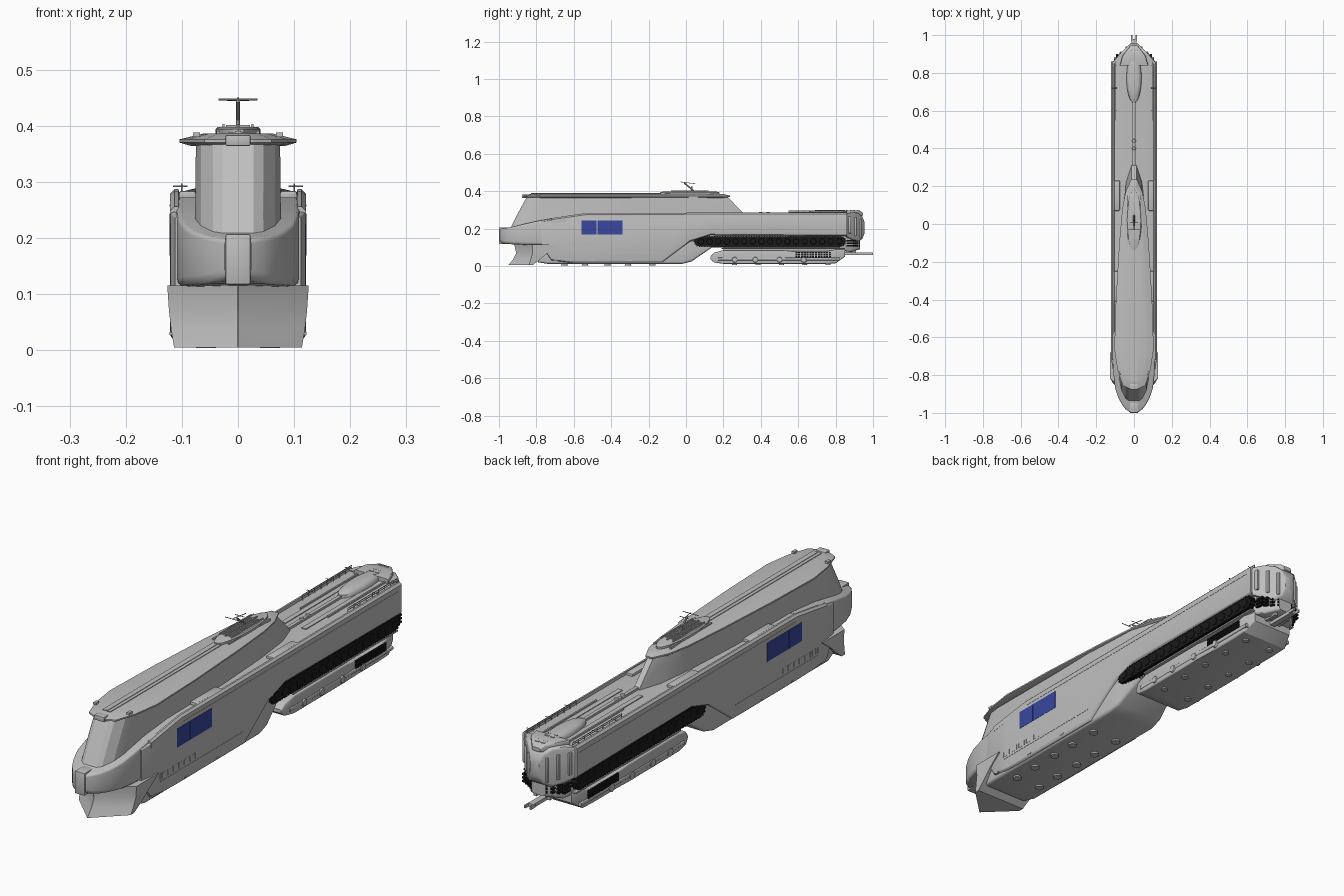
import bpy, bmesh, math
from mathutils import Vector, Matrix

cube = bpy.data.objects.get("Cube")
if cube:
    bpy.data.objects.remove(cube, do_unlink=True)


def material(name, rgb):
    m = bpy.data.materials.new(name)
    m.use_nodes = True
    m.diffuse_color = (*rgb, 1)
    m.node_tree.nodes["Principled BSDF"].inputs["Base Color"].default_value = (*rgb, 1)
    return m


GREY = material("hull grey", (0.52, 0.52, 0.52))
BLUE = material("panel blue", (0.04, 0.065, 0.34))
BLACK = material("track black", (0.01, 0.01, 0.01))


def finish(name, bm, mat, angle=30):
    bmesh.ops.recalc_face_normals(bm, faces=bm.faces)
    me = bpy.data.meshes.new(name)
    bm.to_mesh(me)
    bm.free()
    me.materials.append(mat)
    me.shade_smooth()
    me.set_sharp_from_angle(angle=math.radians(angle))
    ob = bpy.data.objects.new(name, me)
    bpy.context.collection.objects.link(ob)
    return ob


def loft(name, rings, mat=GREY, angle=30):
    bm = bmesh.new()
    vs = [[bm.verts.new(p) for p in r] for r in rings]
    n = len(vs[0])
    for a, b in zip(vs, vs[1:]):
        for i in range(n):
            bm.faces.new((a[i], a[(i + 1) % n], b[(i + 1) % n], b[i]))
    bm.faces.new(vs[0])
    bm.faces.new(vs[-1])
    return finish(name, bm, mat, angle)


def section(y, w, zb, zt, ct=0.012, cb=0.012):
    """Rounded rectangular cross-section at y."""
    half = []
    for c, z, s, start in ((cb, zb + cb, -1, 0), (ct, zt - ct, 1, 1)):
        for k in range(4):
            t = math.pi / 6 * (k if start else 3 - k)
            half.append((w - c + c * math.cos(t), z + s * c * math.sin(t)))
    return [(x, y, z) for x, z in half] + [(-x, y, z) for x, z in reversed(half)]


def body(name, stations, **kw):
    return loft(name, [section(*s, **kw) for s in stations])


def plan(z, half):
    """Mirrored plan outline at height z."""
    return [(x, y, z) for x, y in half] + [(-x, y, z) for x, y in reversed(half)]


def boxes(name, items, mat=GREY, bevel=0):
    """Boxes given as (centre, size); those off the centreline are mirrored."""
    bm = bmesh.new()
    for (x, y, z), size in items:
        for s in ((1, -1) if x else (1,)):
            m = Matrix.Translation((x * s, y, z)) @ Matrix.Diagonal((*size, 1))
            bmesh.ops.create_cube(bm, size=1, matrix=m)
    if bevel:
        bmesh.ops.bevel(bm, geom=bm.edges[:], offset=bevel, segments=2, affect='EDGES', profile=0.5)
    return finish(name, bm, mat)


def discs(name, centres, radius, depth, axis='Z', mat=GREY):
    bm = bmesh.new()
    rot = Matrix.Rotation(math.pi / 2, 4, 'Y') if axis == 'X' else Matrix()
    for x, y, z in centres:
        for s in ((1, -1) if x else (1,)):
            bmesh.ops.create_cone(bm, cap_ends=True, segments=16, radius1=radius, radius2=radius * 0.8,
                                  depth=depth, matrix=Matrix.Translation((x * s, y, z)) @ rot)
    return finish(name, bm, mat)


def rod(name, pairs, r):
    bm = bmesh.new()
    for a, b in pairs:
        a, b = Vector(a), Vector(b)
        m = Matrix.Translation((a + b) / 2) @ (b - a).to_track_quat('Z', 'Y').to_matrix().to_4x4()
        bmesh.ops.create_cone(bm, cap_ends=True, segments=8, radius1=r, radius2=r,
                              depth=(b - a).length, matrix=m)
    return finish(name, bm, GREY)


def spread(a, b, n):
    return [a + (b - a) * i / (n - 1) for i in range(n)]


# Bow collar: swept nose rising into the hull sides
body("bow_collar", [(-.995, .024, .128, .197), (-.98, .045, .122, .201), (-.955, .064, .118, .205),
                    (-.92, .083, .116, .212), (-.87, .1, .114, .224), (-.8, .108, .112, .24),
                    (-.7, .11, .11, .258), (-.55, .11, .11, .272)], cb=.016, ct=.008)
boxes("nose_block", [((0, -.97, .162), (.044, .06, .09))], bevel=.003)

# Ram plough: V-shaped blade with a hollow front
def blade(z, tip, start, end, w):
    return plan(z, [(.0005, tip), (w, start), (w, end)])
loft("plough", [blade(.005, -.95, -.84, -.82, .114), blade(.035, -.925, -.83, -.78, .119),
                blade(.07, -.908, -.82, -.74, .123), blade(.115, -.918, -.82, -.68, .126)])

# Main hull shell with bulwarks, inner core and rear sled
body("main_hull", [(-.77, .112, .1, .238), (-.72, .12, .03, .246), (-.64, .121, .02, .258),
                   (-.54, .121, .018, .272), (-.13, .121, .018, .274), (.02, .121, .13, .274),
                   (.13, .121, .165, .274), (.86, .121, .16, .276)], ct=.004)
for side, s in (("left", 1), ("right", -1)):
    loft(side + "_bulwark", [[(s * .101, y, z - .03), (s * .121, y, z - .03), (s * .121, y, z - .008),
                              (s * .113, y, z), (s * .106, y, z)]
                             for y, z in ((-.72, .256), (-.64, .268), (-.53, .284), (.86, .287))])
body("lower_hull", [(-.79, .1, .02, .11), (-.74, .112, .012, .12), (-.02, .112, .012, .15),
                    (.03, .108, .025, .16), (.14, .092, .1, .2), (.86, .09, .1, .2)])
body("sled", [(.13, .1, .036, .05), (.15, .106, .02, .072), (.2, .11, .012, .085), (.52, .11, .012, .085),
              (.6, .107, .012, .076), (.74, .107, .012, .076), (.8, .107, .015, .09), (.85, .09, .05, .09)],
     ct=.006, cb=.006)
body("sled_keel", [(.2, .07, .075, .11), (.84, .07, .075, .11)])
body("sled_side_band", [(.17, .112, .03, .045), (.82, .112, .03, .045)], ct=.004, cb=.004)

# Tracks with lugs around a rounded loop
def loop_point(t, cy0=.07, cy1=.828, z=.132, r=.026):
    flat = cy1 - cy0
    arc = math.pi * r
    d = t * 2 * (flat + arc)
    if d < flat:
        return cy0 + d, z + r
    d -= flat
    if d < arc:
        return cy1 + r * math.sin(d / r), z + r * math.cos(d / r)
    d -= arc
    if d < flat:
        return cy1 - d, z - r
    d -= flat
    return cy0 - r * math.sin(d / r), z - r * math.cos(d / r)

pts = [loop_point(i / 120) for i in range(120)]
for side, s in (("left", 1), ("right", -1)):
    loft(side + "_track", [[(s * x, y, z) for y, z in pts] for x in (.08, .116)], BLACK)
boxes("track_lugs", [((.099, y, z), (.036, .006, .006)) for y, z in pts], BLACK)
discs("track_wheels", [(.116, y, .132) for y in spread(.08, .82, 17)], .018, .005, 'X', BLACK)
boxes("track_guard", [((.1, .52, .095), (.022, .66, .006))])
boxes("sled_grilles", [((.109, y, z), (.008, .011, .009)) for y in spread(.59, .77, 13)
                       for z in (.049, .06, .071)], BLACK)

# Superstructure with raked front and sloping stern
def tower(z, front, rear, w):
    return plan(z, [(.028, front), (.045, front + .012), (.066, front + .05), (w, front + .1),
                    (w, -.2), (w * .8, .06), (.042, rear - .09), (.012, rear)])
loft("superstructure", [tower(.19, -.945, .33, .077), tower(.28, -.9, .31, .076),
                        tower(.372, -.85, .22, .075)], angle=18)
boxes("front_rib", [((0, -.862, .374), (.044, .03, .02))], bevel=.003)

# Roof: thin overhanging rim under a shallow crown
def roof(z, k, trim):
    half = [(.028, -.87 + trim), (.06, -.855 + trim), (.088, -.77), (.104, -.66), (.096, -.4),
            (.078, -.1), (.062, .08), (.045, .17), (.015, .235 - trim)]
    return plan(z, [(x * k, y) for x, y in half])
loft("roof", [roof(.364, .8, .03), roof(.37, 1, 0), roof(.376, 1, 0), roof(.382, .76, .02),
              roof(.386, .6, .04)], angle=20)
boxes("roof_spine", [((0, -.48, .386), (.036, .7, .005)), ((0, -.48, .388), (.01, .7, .005))])
boxes("roof_lamps", [((.074, -.79, .384), (.012, .02, .008))])
boxes("stern_fin", [((.035, .02, .386), (.006, .26, .01))])

# Roof hatch with a slatted grille
oval = [(math.cos(a), math.sin(a)) for a in spread(0, 2 * math.pi, 29)[:-1]]
loft("roof_hatch", [[(x * .04 * k, .02 + y * .16 * k, z) for x, y in oval]
                    for z, k in ((.375, 1), (.394, 1), (.398, .9))])
boxes("hatch_grille", [((.012, y, .399), (.018, .006, .004)) for y in spread(-.07, .1, 14)])
boxes("hatch_frame", [((.026, .02, .4), (.004, .2, .006)), ((0, .02, .4), (.004, .2, .006))])

# Aerial mast
rod("aerial_mast", [((0, .05, .395), (0, -.01, .445)), ((0, .03, .395), (0, .03, .425))], .004)
rod("aerial_arms", [((-.035, -.03, .447), (.035, -.03, .447)), ((0, -.03, .45), (0, .05, .44)),
                    ((-.02, .01, .446), (.02, .01, .446))], .0015)

# Long deck: spine, strips, dome and vents
boxes("deck_spine", [((0, .49, .278), (.014, .36, .012)), ((.06, .68, .277), (.006, .4, .01)),
                     ((.045, .6, .275), (.02, .5, .006))])
boxes("deck_shoulder", [((.09, y, .276), (.03, .16, .016)) for y in (-.33, .15)], bevel=.004)
discs("deck_vents", [(0, .4, .286), (0, .44, .286)], .01, .006)
loft("deck_dome", [[(x * .04 * k, .77 + y * .13 * k, z) for x, y in oval]
                   for z, k in ((.27, 1), (.287, .98), (.296, .8), (.3, .5))], angle=45)
boxes("deck_slots", [((.012, y, .296), (.016, .007, .006)) for y in spread(.84, .92, 5)])

# Deck rails
rail_y = spread(.55, .86, 9)
rod("deck_rails", [((s * .1, y, .272), (s * .1, y, .296)) for s in (1, -1) for y in rail_y]
    + [((s * .1, .55, z), (s * .1, .86, z)) for s in (1, -1) for z in (.289, .296)], .0015)
rod("rail_braces", [((s * .09, y, .292), (s * .116, y, .292)) for s in (1, -1) for y in (.6, .72, .84)], .0015)

# Stern: tapering block, cap, ribs and tow hitch
body("stern", [(.85, .12, .16, .28), (.89, .086, .14, .288), (.92, .056, .13, .284),
               (.942, .033, .145, .265), (.955, .02, .175, .235)], ct=.008)
body("stern_cap", [(.84, .075, .26, .294), (.89, .062, .265, .3), (.93, .03, .265, .296),
                   (.945, .018, .27, .285)], ct=.006, cb=.006)
body("stern_base", [(.82, .1, .085, .16), (.88, .08, .075, .15), (.93, .03, .09, .15)])
boxes("stern_ribs", [((.04, .925, .2), (.01, .03, .1)), ((.07, .898, .21), (.01, .03, .1)),
                     ((.1, .868, .22), (.01, .03, .09))], bevel=.003)
boxes("stern_grilles", [((x, .925 - x * .52, z), (.012, .04, .008))
                        for x in (.03, .05, .07, .088) for z in (.108, .122, .136)], BLACK)
boxes("tow_hitch", [((0, .91, .066), (.024, .14, .014)), ((.012, .985, .066), (.006, .03, .012)),
                    ((.03, .88, .08), (.014, .06, .02))])

# Flank details: blue panels, vents, seams and steps
boxes("blue_panels", [((.1205, -.518, .206), (.003, .08, .075)),
                      ((.1205, -.407, .206), (.003, .135, .075))], BLUE)
boxes("side_vents", [((.1205, y, .093), (.003, .006, .022)) for y in spread(-.66, -.44, 20)])
boxes("side_seam", [((.1205, -.4, .072), (.003, .52, .003)), ((.1205, .16, .258), (.003, 1.36, .003))])
boxes("side_steps", [((.116, y, .03), (.012, .02, .005)) for y in (-.7, -.5, -.3)])

# Round ports under the hull and hooks along the sled
discs("keel_ports", [(.057, y, .01) for y in (-.65, -.54, -.42, -.31, -.18)], .018, .012)
discs("sled_ports", [(.06, y, .011) for y in spread(.26, .76, 5)], .014, .01)
discs("sled_hooks", [(.111, y, .034) for y in (.26, .37, .5, .63)], .016, .008, 'X')
